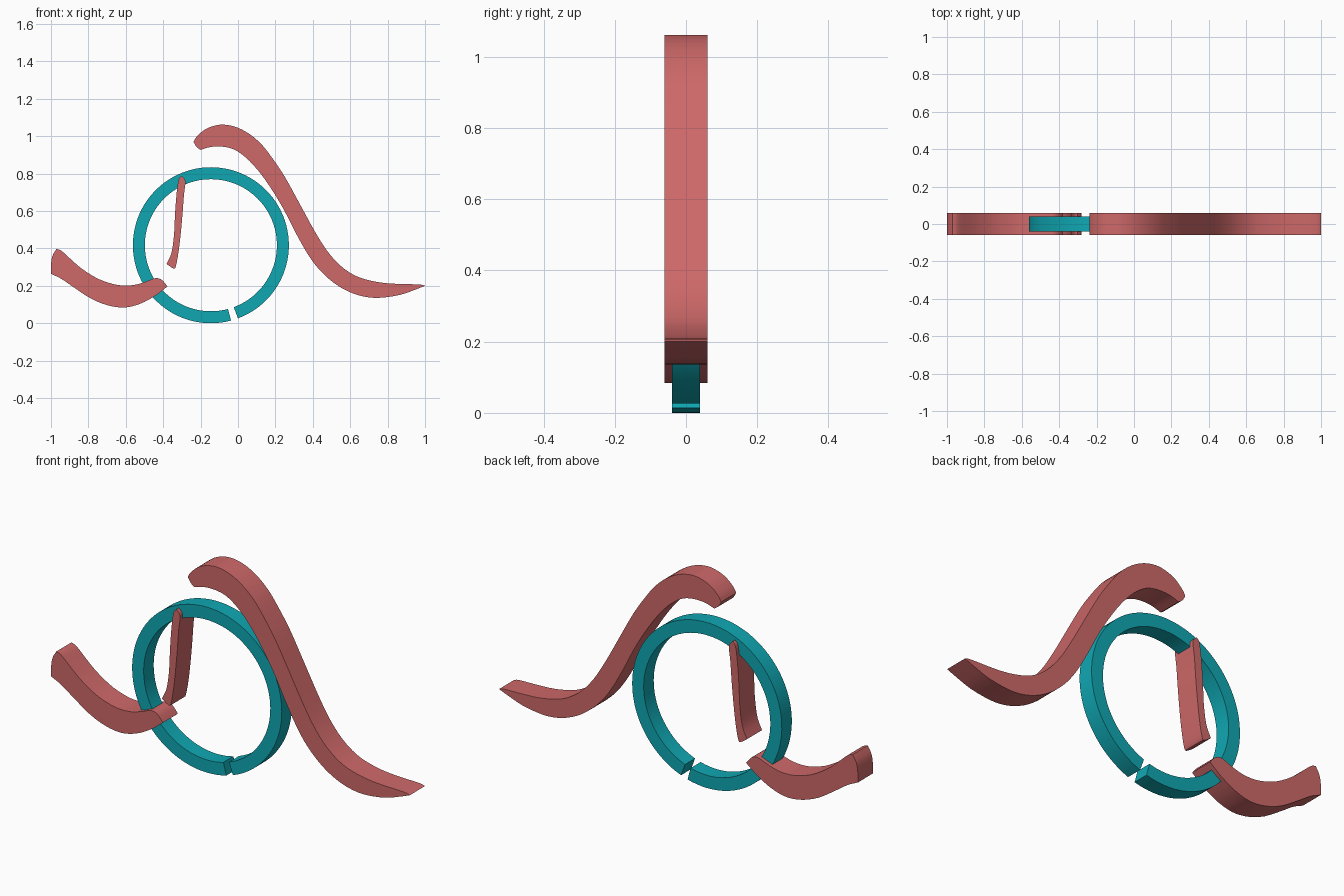
import bpy, bmesh, math
from mathutils import Vector

cube = bpy.data.objects.get("Cube")
if cube:
    bpy.data.objects.remove(cube, do_unlink=True)


def material(name, rgb):
    m = bpy.data.materials.new(name)
    m.diffuse_color = (*rgb, 1)
    m.use_nodes = True
    for n in m.node_tree.nodes:
        if n.type == 'BSDF_PRINCIPLED':
            n.inputs["Base Color"].default_value = (*rgb, 1)
    return m


CORAL = material("coral red", (0.62, 0.14, 0.14))
TEAL = material("teal", (0.005, 0.39, 0.45))


def smooth_run(points, steps=3):
    """Catmull-Rom samples through an open run, last point left out."""
    p = [Vector(q) for q in points]
    p = [p[0] * 2 - p[1]] + p + [p[-1] * 2 - p[-2]]
    out = []
    for a, b, c, d in zip(p, p[1:], p[2:], p[3:]):
        for i in range(steps):
            t = i / steps
            out.append(0.5 * (2 * b + (c - a) * t + (2 * a - 5 * b + 4 * c - d) * t * t
                              + (3 * b - a - 3 * c + d) * t ** 3))
    return out


def slab(name, faces, half, mat):
    """Extrude flat x-z faces to a slab of thickness 2 * half along y."""
    bm = bmesh.new()
    for f in faces:
        bm.faces.new([bm.verts.new((x, -half, z)) for x, z in f])
    bmesh.ops.remove_doubles(bm, verts=bm.verts, dist=1e-5)
    ext = bmesh.ops.extrude_face_region(bm, geom=bm.faces[:], use_keep_orig=True)
    moved = [g for g in ext["geom"] if isinstance(g, bmesh.types.BMVert)]
    bmesh.ops.translate(bm, verts=moved, vec=(0, 2 * half, 0))
    bmesh.ops.recalc_face_normals(bm, faces=bm.faces)
    me = bpy.data.meshes.new(name)
    bm.to_mesh(me)
    bm.free()
    me.materials.append(mat)
    ob = bpy.data.objects.new(name, me)
    bpy.context.collection.objects.link(ob)
    bpy.ops.object.select_all(action='DESELECT')
    ob.select_set(True)
    bpy.context.view_layer.objects.active = ob
    bpy.ops.object.shade_smooth_by_angle(angle=math.radians(30))
    return ob


def outline_slab(name, runs):
    """Each run ends at a sharp corner where the next one starts."""
    pts = []
    for i, run in enumerate(runs):
        pts += smooth_run(run + [runs[(i + 1) % len(runs)][0]])
    slab(name, [pts], 0.06, CORAL)


# Long sweeping wave: top edge, then underside, then blunt left end
outline_slab("long_wave", [
    [(-.238, .97), (-.222, .996), (-.184, 1.031), (-.136, 1.053), (-.078, 1.062),
     (-.008, 1.048), (.061, 1.012), (.126, .956), (.179, .889), (.249, .785),
     (.329, .64), (.409, .494), (.473, .392), (.543, .312), (.623, .256),
     (.703, .229), (.783, .215), (.864, .21), (.971, .207)],
    [(1, .20), (.944, .178), (.864, .151), (.757, .136), (.676, .142),
     (.596, .167), (.516, .213), (.436, .285), (.372, .371), (.307, .486),
     (.249, .60), (.19, .70), (.126, .793), (.061, .868), (-.003, .919),
     (-.056, .94), (-.115, .945), (-.158, .94)],
    [(-.2, .927), (-.222, .943)],
])

# Short curved leaf at the lower right of the model
outline_slab("short_wave", [
    [(-.971, .397), (-.944, .387), (-.896, .344), (-.837, .293), (-.757, .242),
     (-.687, .215), (-.623, .202), (-.553, .205), (-.489, .224), (-.457, .237),
     (-.43, .241), (-.404, .229)],
    [(-.377, .197), (-.404, .175), (-.436, .151), (-.5, .114), (-.564, .091),
     (-.623, .084), (-.698, .096), (-.783, .13), (-.874, .189), (-.944, .237)],
    [(-1, .264), (-1, .312), (-.992, .36)],
])

# Thin hanging strip inside the ring
outline_slab("inner_strip", [
    [(-.302, .788), (-.286, .772), (-.281, .75), (-.289, .686), (-.297, .579),
     (-.307, .472), (-.318, .381), (-.332, .306), (-.345, .293)],
    [(-.382, .317), (-.356, .376), (-.342, .472), (-.337, .579), (-.329, .686),
     (-.318, .766)],
])

# Ring with a narrow gap near the bottom
CX, CZ, R_OUT, R_IN, N = -.145, .417, .417, .353, 96
START, END = math.radians(-69.7), math.radians(285)


def ring_point(r, i):
    a = START + (END - START) * i / N
    return (CX + r * math.cos(a), CZ + r * math.sin(a))


slab("split_ring", [[ring_point(R_IN, i), ring_point(R_OUT, i),
                     ring_point(R_OUT, i + 1), ring_point(R_IN, i + 1)]
                    for i in range(N)], 0.04, TEAL)
